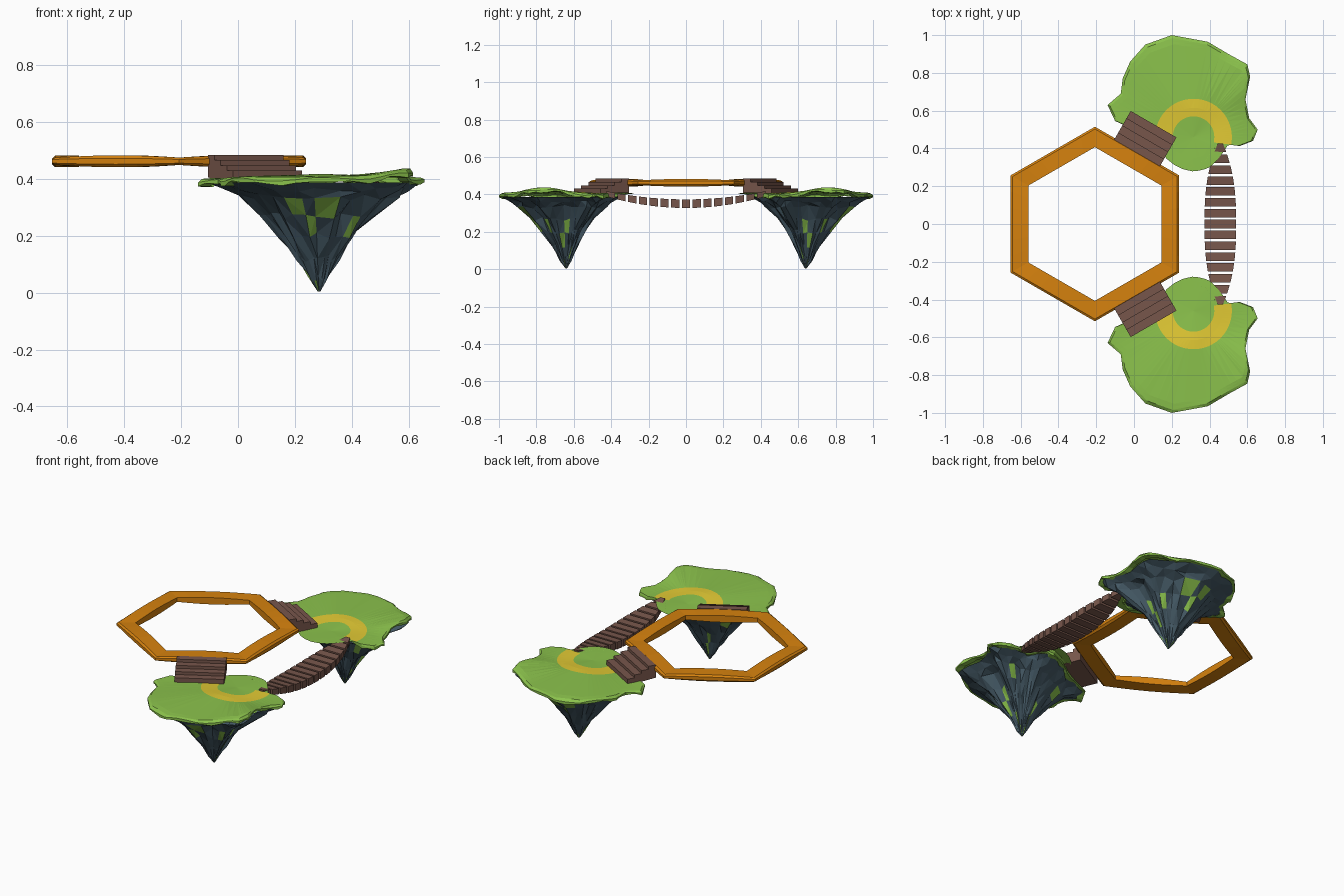
import bpy, bmesh, math, random
from math import sin, cos, pi, exp, atan2, hypot, radians

if "Cube" in bpy.data.objects:
    bpy.data.objects.remove(bpy.data.objects["Cube"])


def material(name, r, g, b):
    lin = [((c / 255 + 0.055) / 1.055) ** 2.4 for c in (r, g, b)]
    m = bpy.data.materials.new(name)
    m.diffuse_color = (*lin, 1)
    m.use_nodes = True
    m.node_tree.nodes["Principled BSDF"].inputs["Base Color"].default_value = m.diffuse_color
    return m


GRASS = material("grass green", 139, 194, 76)
PATH = material("path yellow", 226, 202, 52)
ROCK = material("slate rock", 69, 90, 102)
WOOD = material("brown wood", 119, 86, 75)
ORANGE = material("frame orange", 214, 130, 14)


def finish(name, bm, *mats):
    bmesh.ops.recalc_face_normals(bm, faces=bm.faces)
    me = bpy.data.meshes.new(name)
    bm.to_mesh(me)
    bm.free()
    for m in mats:
        me.materials.append(m)
    ob = bpy.data.objects.new(name, me)
    bpy.context.collection.objects.link(ob)
    return ob


def loft(bm, rings, closed=False):
    """Bridge equal-length rings of points; returns the faces per band."""
    vs = [[bm.verts.new(p) for p in ring] for ring in rings]
    bands, n = [], len(vs[0])
    for k in range(len(vs) if closed else len(vs) - 1):
        a, b = vs[k], vs[(k + 1) % len(vs)]
        bands.append([bm.faces.new((a[i], a[(i + 1) % n], b[(i + 1) % n], b[i])) for i in range(n)])
    return vs, bands


# Island outline seen from above (the back island; the front one is mirrored)
OUTLINE = [(.20, 1.0), (.06, .95), (-.02, .86), (-.06, .77), (-.07, .69), (-.14, .63),
           (-.10, .545), (.0, .50), (.13, .43), (.21, .375), (.31, .33), (.375, .345),
           (.40, .40), (.455, .425), (.56, .413), (.63, .44), (.655, .50), (.61, .56),
           (.59, .66), (.615, .78), (.60, .845), (.50, .90), (.39, .965)]
EDGE = []
for i, (x0, y0) in enumerate(OUTLINE):
    x1, y1 = OUTLINE[(i + 1) % len(OUTLINE)]
    EDGE += [(x0 + (x1 - x0) * t / 3, y0 + (y1 - y0) * t / 3) for t in range(3)]
PX, PY = .315, .46        # centre of the curved path


def height(x, y):
    bump = lambda cx, cy, s, a: a * exp(-((x - cx) ** 2 + (y - cy) ** 2) / s ** 2)
    return (.404 + bump(.56, .76, .14, .034) + bump(.2, .82, .16, .016)
            + bump(.33, .62, .1, .012) + .005 * sin(11 * x) * cos(9 * y))


def grass_top(name, side):
    bm = bmesh.new()
    rings = []
    for k, (rad, t) in enumerate([(.11, 0), (.155, 0), (.203, 0), (0, .3), (0, .6), (0, .85), (0, 1)]):
        ring = []
        for j, (ex, ey) in enumerate(EDGE):
            e, a = hypot(ex - PX, ey - PY), atan2(ey - PY, ex - PX)
            cap = e * (.82 + .03 * k)
            r = min(rad, cap) if rad else max(.203 + (e - .203) * t, cap if t < 1 else e)
            x, y = PX + r * cos(a), PY + r * sin(a)
            z = height(x, y) - (.008 + .005 * sin(j * .9) if t == 1 else 0)
            ring.append((x, side * y, z))
        rings.append(ring)
    # lip hanging over the rock, then tucked underneath
    rings.append([(x, y, z - .012 - .005 * sin(j * 1.7)) for j, (x, y, z) in enumerate(rings[-1])])
    rings.append([(x + (.27 - x) * .1, y + (side * .66 - y) * .1, z) for x, y, z in rings[-1]])
    vs, bands = loft(bm, rings)
    mid = bm.verts.new((PX, side * PY, height(PX, PY)))
    n = len(vs[0])
    for i in range(n):
        bm.faces.new((vs[0][i], vs[0][(i + 1) % n], mid))
    for f in bands[0] + bands[1]:          # curved path band
        c = f.calc_center_median()
        a = math.degrees(atan2(side * c.y - PY, c.x - PX))
        if a > -14 or a < -160:
            f.material_index = 1
    bmesh.ops.triangulate(bm, faces=bm.faces)
    finish(name, bm, GRASS, PATH)


def rock_base(name, side):
    rng = random.Random(4)
    bm = bmesh.new()
    rings = []
    levels = [(.387, .96), (.365, .82), (.335, .69), (.27, .49), (.2, .34), (.12, .2), (.05, .09), (.004, .012)]
    for k, (z, f) in enumerate(levels):
        cx, cy = .27 + .015 * k / 7, .66 - .02 * k / 7
        ring = []
        for j, (ex, ey) in enumerate(EDGE[::2]):
            wob = 1 if k == 0 else 1 + rng.uniform(-.07, .07) + .05 * sin(j * 1.1 + k * .5)
            dz = 0 if k in (0, 7) else rng.uniform(-.012, .012)
            ring.append((cx + (ex - .27) * f * wob, side * (cy + (ey - .66) * f * wob), z + dz))
        rings.append(ring)
    vs, bands = loft(bm, rings)
    bm.faces.new(vs[-1])
    for k, band in enumerate(bands):       # mossy patches
        for i, f in enumerate(band):
            if k == 6 and i % 7 == 0 or k in (2, 3, 4, 5) and rng.random() < .085:
                f.material_index = 1
    bmesh.ops.triangulate(bm, faces=[f for f in bm.faces if len(f.verts) == 4])
    finish(name, bm, ROCK, GRASS)


HX = -.207                # hexagon centre


def stairs(name, side):
    """Stepped block on the diagonal side of the frame, going down to the island."""
    bm = bmesh.new()
    prof, r = [(.437, .405)], .437
    for z in (.484, .466, .448, .430):
        prof += [(r, z), (r + .044, z)]
        r += .044
    prof.append((r, .39))
    a = radians(60)
    ends = [[(HX + r * cos(a) + t * sin(a), side * (r * sin(a) - t * cos(a)), z) for r, z in prof]
            for t in (-.135, .145)]
    vs, _ = loft(bm, ends)
    for ring in vs:
        bm.faces.new(ring)
    finish(name, bm, WOOD)


for label, side in (("back", 1), ("front", -1)):
    grass_top(label + "_island_grass", side)
    rock_base(label + "_island_rock", side)
    stairs(label + "_stairs", side)

# Hexagonal frame: chamfered section, thinner at the corners
bm = bmesh.new()
sections = []
SEG = 6
for s in range(6):
    a0, a1 = radians(30 + 60 * s), radians(90 + 60 * s)
    for q in range(SEG):
        t = q / SEG
        ux, uy = cos(a0) * (1 - t) + cos(a1) * t, sin(a0) * (1 - t) + sin(a1) * t
        h = .013 + .008 * sin(pi * t)
        sections.append([(HX + R * ux, R * uy, .462 + v * h) for R, v in
                         ((.407, -1), (.407, 1), (.503, 1), (.515, .5), (.515, -.5), (.503, -1))])
loft(bm, sections, closed=True)
finish("hexagon_frame", bm, ORANGE)

# Sagging plank bridge, narrowing to both ends
bm = bmesh.new()


def plank_section(y):
    u = min(abs(y) / .43, 1)
    w = .012 + .072 * (1 - u ** 2.6)
    z, th = .373 + .045 * u * u, .046 - .018 * u * u
    return [(.457 - w, y, z), (.457 + w, y, z), (.457 + w, y, z - th), (.457 - w, y, z - th)]


for i in range(-7, 8):
    y = i * .0575
    vs, _ = loft(bm, [plank_section(y - .0225), plank_section(y + .0225)])
    for ring in vs:
        bm.faces.new(ring)
finish("plank_bridge", bm, WOOD)
